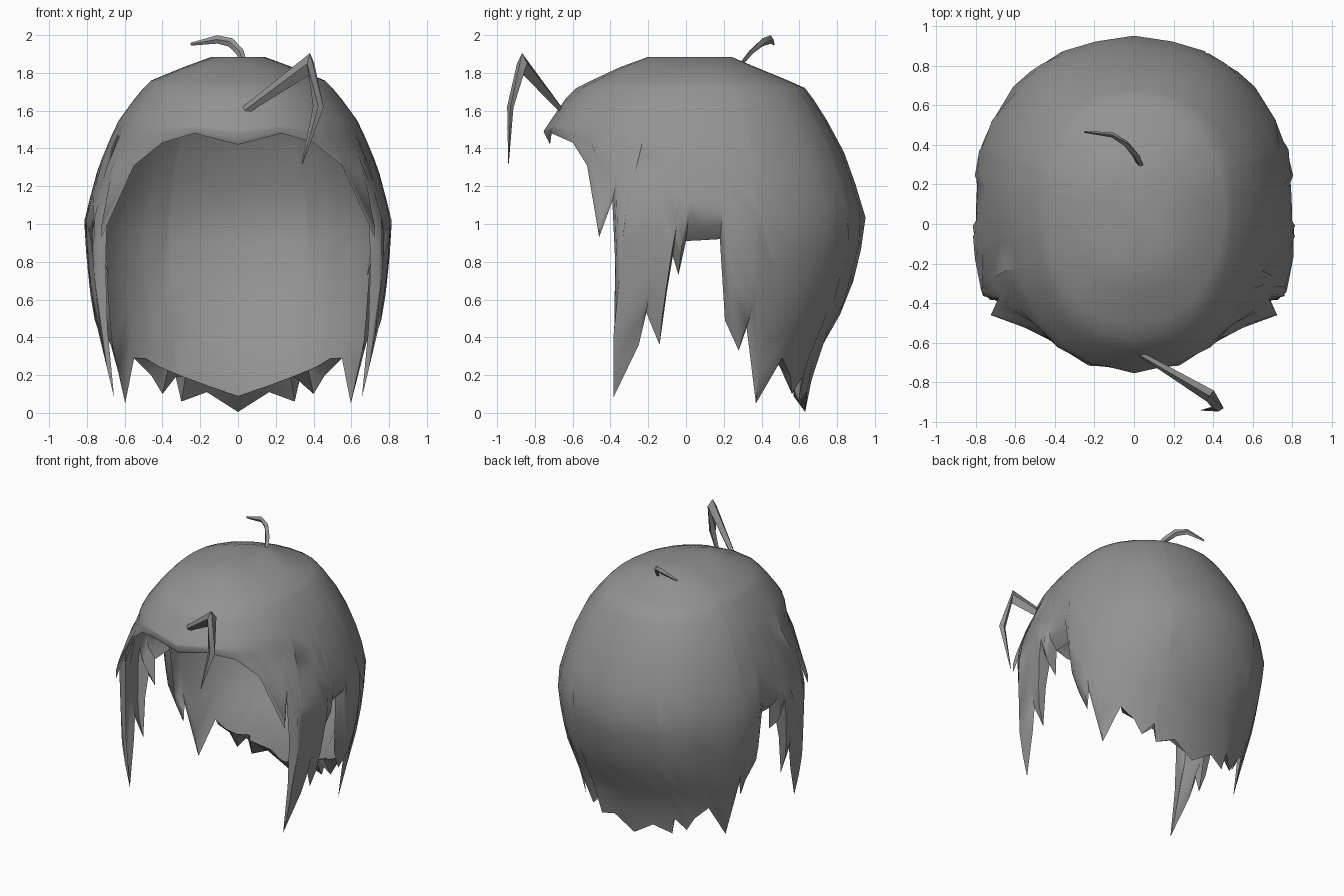
import bpy, bmesh, math
from mathutils import Vector

if "Cube" in bpy.data.objects:
    bpy.data.objects.remove(bpy.data.objects["Cube"])

grey = bpy.data.materials.new("hair grey")
grey.diffuse_color = (0.29, 0.29, 0.29, 1)
grey.use_nodes = True
grey.node_tree.nodes["Principled BSDF"].inputs["Base Color"].default_value = grey.diffuse_color

YC = 0.1      # y of the widest section
BACK_N = 2.15  # squareness of the back half
# height, half width, front y, back y of the head-shaped sheet
LEVELS = [(0.0, .66, -.70, .63), (.3, .735, -.70, .69), (.6, .78, -.70, .86),
          (.83, .805, -.72, .92), (1.02, .815, -.75, .955), (1.3, .74, -.74, .87),
          (1.42, .69, -.72, .82), (1.49, .66, -.755, .775), (1.55, .63, -.715, .745),
          (1.66, .55, -.64, .675), (1.72, .50, -.58, .63), (1.76, .46, -.50, .54),
          (1.83, .29, -.35, .37), (1.885, .14, -.20, .24)]


def section(z):
    """Half width, front y, back y and front squareness at height z."""
    z = min(max(z, 0.0), 1.885)
    n = 2.2 + 1.8 * min(max(1.4 - z, 0), 1)
    for a, b in zip(LEVELS, LEVELS[1:]):
        if z <= b[0]:
            f = (z - a[0]) / (b[0] - a[0])
            return [a[i] + (b[i] - a[i]) * f for i in (1, 2, 3)] + [n]


def surface(phi, z, t=0.0):
    """Point on the sheet, t deep; phi runs from the front to the back."""
    w, yf, yb, n = section(z)
    s, c = math.sin(phi), math.cos(phi)
    e = 2 / n if c > 0 else 2 / BACK_N
    depth = (YC - yf) if c > 0 else (yb - t - YC)
    x = (w - t) * math.copysign(abs(s) ** e, s)
    return Vector((x, YC - depth * math.copysign(abs(c) ** e, c), z))


def angle(axis, v, z):
    """Angle of the column that passes through a given x or y at height z."""
    w, yf, yb, n = section(z)
    if axis == "front":
        return math.asin(min(1, (v / w) ** (n / 2)))
    if axis == "back":
        return math.pi - math.asin(min(1, (v / w) ** (BACK_N / 2)))
    if v <= YC:
        return math.acos(((YC - v) / (YC - yf)) ** (n / 2))
    return math.pi - math.acos(((v - YC) / (yb - YC)) ** (BACK_N / 2))


# Lower edge of one half with its inward curl: fringe, side locks, ear gap, rear locks, nape
EDGE = [("front", 0, 1.42, 0), ("front", .23, 1.48, 0), ("front", .40, 1.43, 0),
        ("front", .55, 1.31, 0), ("side", -.46, .93, 0), ("side", -.39, 1.12, .03),
        ("side", -.375, .8, .06), ("side", -.38, .45, .04), ("side", -.385, .08, 0),
        ("side", -.25, .36, .02), ("side", -.21, .53, .03), ("side", -.14, .36, .03),
        ("side", -.10, .65, .06), ("side", -.07, .83, .09), ("side", -.04, .73, .11),
        ("side", 0, .91, .10), ("side", .10, .915, .10), ("side", .19, .92, .10),
        ("side", .22, .49, .08), ("side", .295, .33, .05), ("side", .335, .45, .04),
        ("side", .37, .05, 0), ("back", .55, .29, 0), ("back", .46, .20, 0),
        ("back", .40, .10, 0), ("back", .33, .19, 0), ("back", .30, .06, 0),
        ("back", .165, .11, 0), ("back", 0, .005, 0)]
half = [(angle(a, v, z), z, curl, a == "back") for a, v, z, curl in EDGE]
columns = half + [(2 * math.pi - c[0],) + c[1:] for c in reversed(half[1:-1])]


def finish(bm, name):
    bmesh.ops.recalc_face_normals(bm, faces=bm.faces)
    me = bpy.data.meshes.new(name)
    bm.to_mesh(me)
    bm.free()
    ob = bpy.data.objects.new(name, me)
    bpy.context.collection.objects.link(ob)
    me.materials.append(grey)
    bpy.ops.object.select_all(action='DESELECT')
    ob.select_set(True)
    bpy.context.view_layer.objects.active = ob
    bpy.ops.object.shade_smooth_by_angle(angle=math.radians(50))
    # the crown must face upwards
    top = max(me.polygons, key=lambda p: p.center.z)
    if name == "hair_cap" and top.normal.z < 0:
        me.flip_normals()


# Hair cap: one sheet from the crown down to the jagged edge
bm = bmesh.new()
CROWN = [1.885, 1.83, 1.76, 1.72, 1.66, 1.55]
STEPS = 9
grid, ledge = [], []
for phi, zb, curl, nape in columns:
    zs = CROWN + [1.55 + (zb - 1.55) * k / STEPS for k in range(1, STEPS + 1)]
    grid.append([bm.verts.new(surface(phi, z, curl * max(0, 1 - (z - zb) / .2) ** 2))
                 for z in zs])
    # inner rim above the nape points
    turn = abs(math.pi - phi) / math.radians(50)
    zi = max(zb, .09 + .2 * min(1, turn))
    ledge.append(bm.verts.new(surface(phi, zi, .08)) if nape else None)
pole = bm.verts.new((0, .04, 1.865))
for i, a in enumerate(grid):
    j = (i + 1) % len(grid)
    b = grid[j]
    bm.faces.new((pole, a[0], b[0]))
    for k in range(len(a) - 1):
        bm.faces.new((a[k], a[k + 1], b[k + 1], b[k]))
    if ledge[i] and ledge[j]:
        bm.faces.new((a[-1], ledge[i], ledge[j], b[-1]))
finish(bm, "hair_cap")


# Loose strands: four-sided tapering tubes along a short path
def strand(name, path):
    bm = bmesh.new()
    pts = [Vector(p[:3]) for p in path]
    rings = []
    for i, p in enumerate(pts):
        d = (pts[min(i + 1, len(pts) - 1)] - pts[max(i - 1, 0)]).normalized()
        u = d.cross(Vector((0, 1, 0))).normalized()
        v = d.cross(u)
        r = path[i][3]
        rings.append([bm.verts.new(p + o * r) for o in (u, v * .6, -u, -v * .6)])
    for a, b in zip(rings, rings[1:]):
        for k in range(4):
            bm.faces.new((a[k], a[(k + 1) % 4], b[(k + 1) % 4], b[k]))
    bm.faces.new(rings[0])
    bm.faces.new(rings[-1])
    finish(bm, name)


strand("front_strand", [(.02, -.65, 1.59, .02), (.385, -.868, 1.85, .055),
                        (.425, -.93, 1.62, .028), (.34, -.94, 1.32, .003)])
strand("crown_strand", [(.045, .27, 1.82, .012), (.01, .345, 1.91, .022), (-.04, .405, 1.962, .024),
                        (-.11, .45, 1.977, .022), (-.25, .465, 1.952, .008)])
